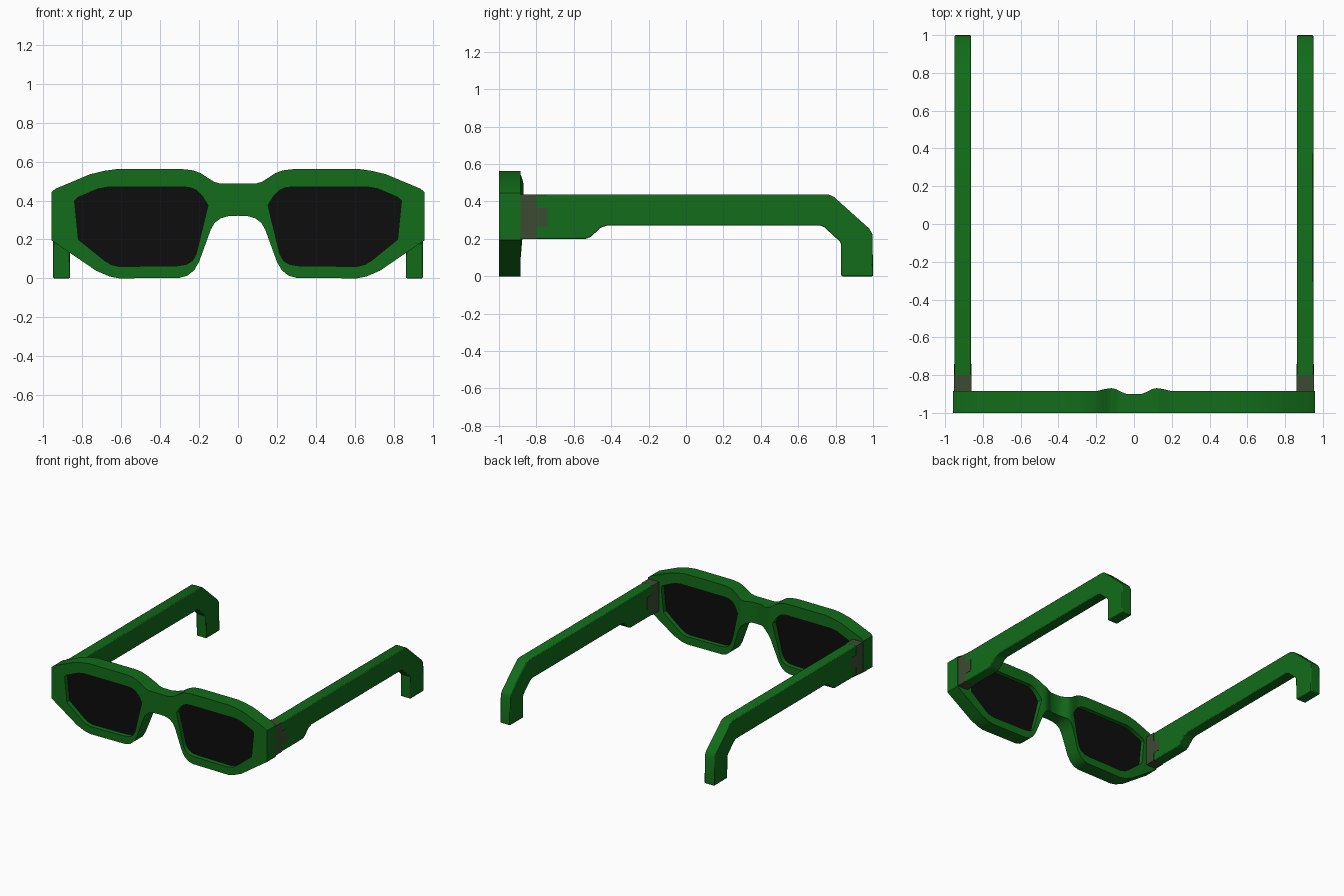
import bpy, bmesh
from mathutils import Vector

if "Cube" in bpy.data.objects:
    bpy.data.objects.remove(bpy.data.objects["Cube"])


def material(name, rgb):
    m = bpy.data.materials.new(name)
    m.diffuse_color = (*rgb, 1)
    m.use_nodes = True
    m.node_tree.nodes["Principled BSDF"].inputs["Base Color"].default_value = m.diffuse_color
    return m


GREEN = material("green_plastic", (0.006, 0.15, 0.01))
BLACK = material("dark_lens", (0.004, 0.004, 0.004))
METAL = material("hinge_metal", (0.045, 0.07, 0.032))


def finish(bm, name, mat, bevel=0):
    bmesh.ops.recalc_face_normals(bm, faces=bm.faces[:])
    me = bpy.data.meshes.new(name)
    bm.to_mesh(me)
    bm.free()
    me.materials.append(mat)
    ob = bpy.data.objects.new(name, me)
    bpy.context.collection.objects.link(ob)
    if bevel:
        mod = ob.modifiers.new("bevel", 'BEVEL')
        mod.width = bevel
        mod.segments = 2
        mod.limit_method = 'ANGLE'
        mod.angle_limit = 0.9
    bpy.ops.object.select_all(action='DESELECT')
    ob.select_set(True)
    bpy.context.view_layer.objects.active = ob
    bpy.ops.object.shade_smooth_by_angle(angle=0.52)
    return ob


def prism(name, points, axis, a, b, mat, side=1, bevel=0):
    """Extrude an outline along x (points are y,z) or y (points are x,z)."""
    bm = bmesh.new()
    ends = []
    for d in (a, b):
        ends.append([bm.verts.new((side * d, p, z) if axis == 'x' else (side * p, d, z))
                     for p, z in points])
        bm.faces.new(ends[-1])
    n = len(points)
    for i in range(n):
        j = (i + 1) % n
        bm.faces.new((ends[0][i], ends[0][j], ends[1][j], ends[1][i]))
    return finish(bm, name, mat, bevel)


# Right half of the frame outline, and the lens opening
outer = [(0, .487), (.09, .487), (.125, .497), (.16, .52), (.19, .54), (.23, .555),
         (.29, .562), (.62, .562), (.69, .552), (.76, .535), (.935, .462), (.957, .445),
         (.957, .195), (.73, .04), (.66, .01), (.61, 0), (.30, .003), (.26, .014),
         (.225, .042), (.2, .085), (.14, .25), (.12, .285), (.09, .308), (.05, .32), (0, .322)]
hole = [(.154, .375), (.185, .425), (.212, .452), (.24, .465), (.27, .469), (.67, .469),
        (.72, .46), (.825, .415), (.84, .40), (.82, .20), (.69, .095), (.655, .072),
        (.61, .061), (.31, .065), (.265, .072), (.235, .09), (.215, .125)]

# Back surface depth across the bridge and nose pads: (x, y)
nose = [(0, -.90), (.04, -.90), (.07, -.888), (.095, -.874), (.12, -.869), (.15, -.873), (.2, -.885)]


def back_y(x):
    for (x0, y0), (x1, y1) in zip(nose, nose[1:]):
        if x <= x1:
            return y0 + (y1 - y0) * (x - x0) / (x1 - x0)
    return -.885


# Frame: filled half outline, extruded back and mirrored
bm = bmesh.new()
edges = []
for loop in (outer, hole):
    vs = [bm.verts.new((x, -1, z)) for x, z in loop]
    edges += [bm.edges.new((v, vs[(i + 1) % len(vs)])) for i, v in enumerate(vs)]
bmesh.ops.triangle_fill(bm, edges=edges, use_beauty=True, normal=Vector((0, -1, 0)))
for x, _ in nose[1:]:
    bmesh.ops.bisect_plane(bm, geom=bm.verts[:] + bm.edges[:] + bm.faces[:],
                           plane_co=(x, 0, 0), plane_no=(1, 0, 0), dist=1e-5)
ext = bmesh.ops.extrude_face_region(bm, geom=bm.faces[:], use_keep_orig=True)
for v in ext["geom"]:
    if isinstance(v, bmesh.types.BMVert):
        v.co.y = back_y(v.co.x)
bmesh.ops.delete(bm, geom=[f for f in bm.faces if all(v.co.x < 1e-4 for v in f.verts)],
                 context='FACES')
frame = finish(bm, "front_frame", GREEN)
mirror = frame.modifiers.new("mirror", 'MIRROR')
mirror.use_clip = True

# Temple arm side profile and hinge side profile (y, z)
arm = [(-.805, .436), (.765, .436), (.79, .425), (.98, .255), (.997, .225), (1.0, .0),
       (.83, 0), (.828, .175), (.815, .155), (.74, .262), (.715, .272), (-.42, .272),
       (-.455, .26), (-.51, .21), (-.535, .2), (-.805, .2)]
arm[8] = (.82, .188)
hinge = [(-.89, .436), (-.80, .436), (-.80, .365), (-.74, .365), (-.74, .265),
         (-.80, .265), (-.80, .2), (-.89, .2)]

# Lenses, arms and hinges on both sides
for label, s in (("right", 1), ("left", -1)):
    prism(label + "_lens", hole, 'y', -.965, -.92, BLACK, s)
    prism(label + "_temple_arm", arm, 'x', .863, .950, GREEN, s, .006)
    prism(label + "_hinge", hinge, 'x', .861, .952, METAL, s)
